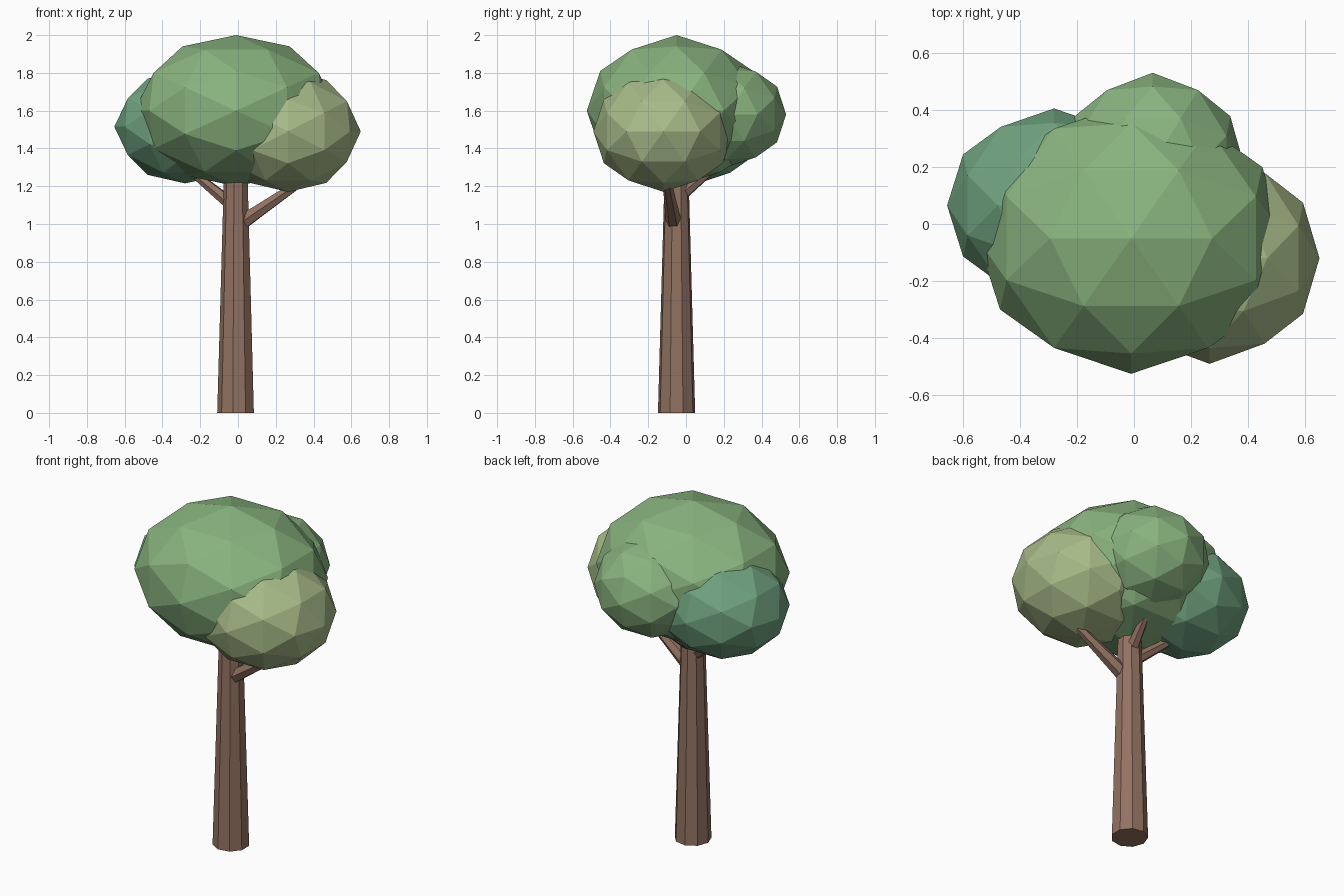
import bpy
import bmesh
from math import radians
from mathutils import Matrix, Vector

if "Cube" in bpy.data.objects:
    bpy.data.objects.remove(bpy.data.objects["Cube"])


def material(name, rgb):
    m = bpy.data.materials.new(name)
    m.diffuse_color = (*rgb, 1)
    m.use_nodes = True
    m.node_tree.nodes["Principled BSDF"].inputs["Base Color"].default_value = m.diffuse_color
    return m


def finish(bm, name, mat):
    me = bpy.data.meshes.new(name)
    bm.to_mesh(me)
    bm.free()
    me.materials.append(mat)
    ob = bpy.data.objects.new(name, me)
    bpy.context.collection.objects.link(ob)
    return ob


def limb(name, start, end, r1, r2, sides, mat):
    """Tapered flat-sided cylinder between two points."""
    a, b = Vector(start), Vector(end)
    d = b - a
    bm = bmesh.new()
    bmesh.ops.create_cone(bm, cap_ends=True, segments=sides,
                          radius1=r1, radius2=r2, depth=d.length)
    spin = Matrix.Rotation(radians(-90), 4, 'Z')
    turn = d.to_track_quat('Z', 'Y').to_matrix().to_4x4()
    bm.transform(Matrix.Translation((a + b) / 2) @ turn @ spin)
    return finish(bm, name, mat)


def leaf_ball(name, centre, radii, mat):
    """Faceted ellipsoid, turned so an edge midpoint lies on each axis."""
    bm = bmesh.new()
    bmesh.ops.create_icosphere(bm, subdivisions=2, radius=1)
    bm.transform(Matrix.Translation(centre) @ Matrix.Diagonal((*radii, 1))
                 @ Matrix.Rotation(radians(-31.717), 4, 'Y'))
    return finish(bm, name, mat)


bark = material("bark", (0.29, 0.17, 0.12))
green = material("leaf_green", (0.25, 0.45, 0.21))
light = material("leaf_light", (0.39, 0.50, 0.25))
dark = material("leaf_dark", (0.16, 0.36, 0.21))

# Trunk and branches
limb("trunk", (-0.01, -0.05, 0), (-0.01, -0.05, 1.35), 0.10, 0.062, 9, bark)
limb("right_branch", (0.03, -0.065, 1.015), (0.33, -0.10, 1.22), 0.042, 0.024, 6, bark)
limb("left_branch", (-0.03, -0.04, 1.10), (-0.25, 0.03, 1.28), 0.036, 0.022, 6, bark)
limb("back_branch", (-0.005, -0.03, 1.15), (0.03, 0.14, 1.29), 0.036, 0.022, 6, bark)

# Canopy
leaf_ball("main_canopy", (-0.01, -0.05, 1.60), (0.54, 0.475, 0.40), green)
leaf_ball("right_canopy", (0.265, -0.12, 1.49), (0.385, 0.37, 0.32), light)
leaf_ball("left_canopy", (-0.28, 0.065, 1.515), (0.375, 0.34, 0.30), dark)
leaf_ball("back_canopy", (0.065, 0.21, 1.58), (0.32, 0.32, 0.28), green)
